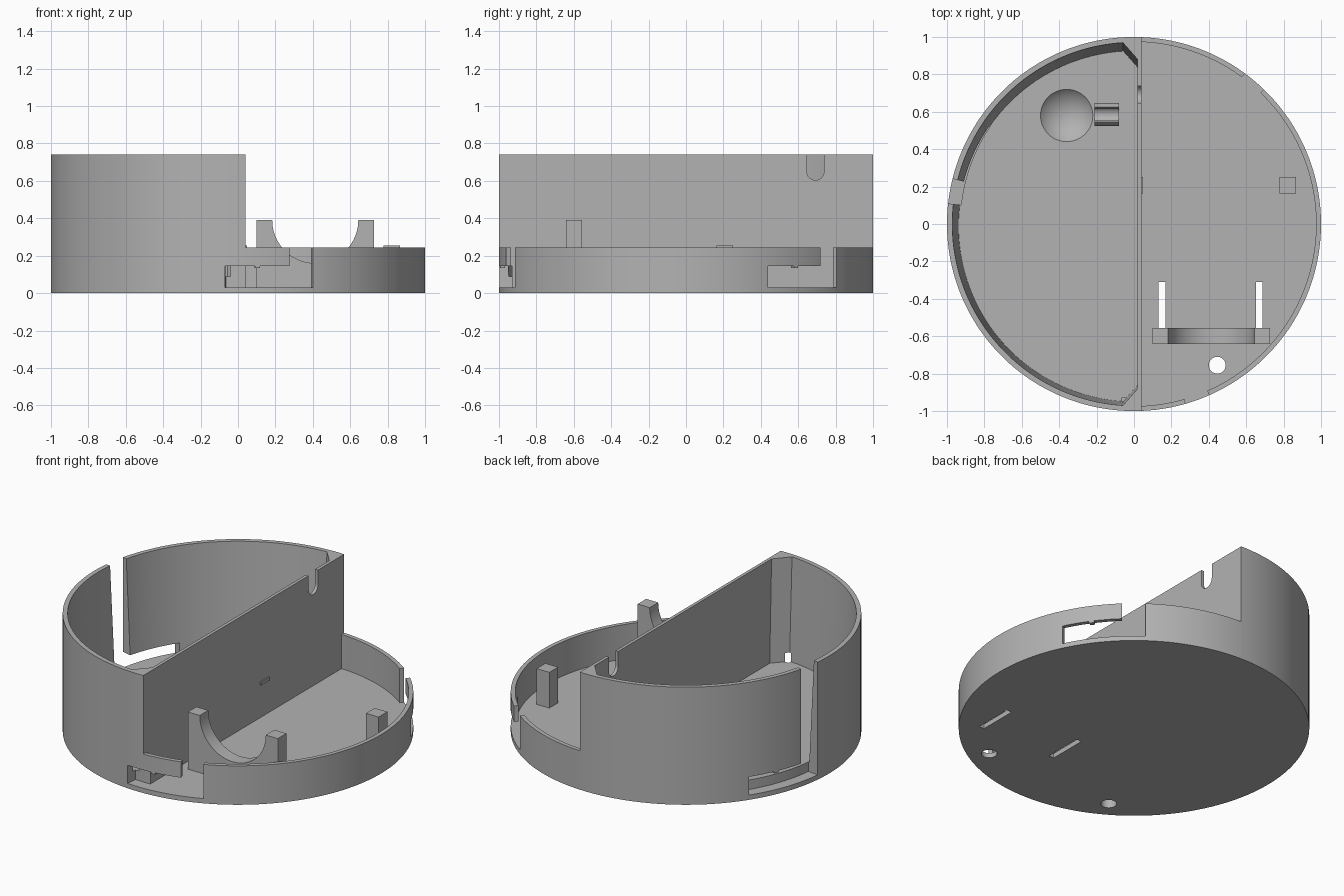
import bpy, bmesh, math
from math import radians, degrees, acos, cos, sin

if "Cube" in bpy.data.objects:
    bpy.data.objects.remove(bpy.data.objects["Cube"])

grey = bpy.data.materials.new("plain_grey")
grey.use_nodes = True
grey.diffuse_color = (0.45, 0.45, 0.45, 1)
grey.node_tree.nodes["Principled BSDF"].inputs["Base Color"].default_value = grey.diffuse_color

AXES = {"z": lambda a, b, h: (a, b, h),
        "y": lambda a, b, h: (a, h, b),
        "x": lambda a, b, h: (h, a, b)}
parts = []


def finish(name, bm):
    bmesh.ops.recalc_face_normals(bm, faces=bm.faces)
    mesh = bpy.data.meshes.new(name)
    bm.to_mesh(mesh)
    bm.free()
    mesh.materials.append(grey)
    obj = bpy.data.objects.new(name, mesh)
    bpy.context.collection.objects.link(obj)
    parts.append(obj)
    return obj


def prism(name, outline, h0, h1, axis="z", end=None):
    """Solid between an outline and a matching end outline."""
    bm = bmesh.new()
    place = AXES[axis]
    low = [bm.verts.new(place(a, b, h0)) for a, b in outline]
    high = [bm.verts.new(place(a, b, h1)) for a, b in (end or outline)]
    bm.faces.new(low)
    bm.faces.new(high)
    for i in range(len(low)):
        j = (i + 1) % len(low)
        bm.faces.new((low[i], low[j], high[j], high[i]))
    return finish(name, bm)


def arc(r, a0, a1, n=64, cx=0, cy=0):
    angles = [radians(a0 + (a1 - a0) * i / n) for i in range(n + 1)]
    return [(cx + r * cos(a), cy + r * sin(a)) for a in angles]


def rect(x0, x1, y0, y1):
    return [(x0, y0), (x1, y0), (x1, y1), (x0, y1)]


def cut(target, cutters):
    """Subtract each cutter, then bake the result and drop the cutters."""
    for c in cutters:
        c.hide_render = True
        m = target.modifiers.new("cut", "BOOLEAN")
        m.operation, m.solver, m.object = "DIFFERENCE", "EXACT", c
    graph = bpy.context.evaluated_depsgraph_get()
    mesh = bpy.data.meshes.new_from_object(target.evaluated_get(graph))
    target.modifiers.clear()
    target.data = mesh
    for c in cutters:
        parts.remove(c)
        bpy.data.objects.remove(c)


def latch_cutters():
    """L-shaped openings that leave springy latch arms, every third of a turn."""
    cutters = []
    for turn in (-94, 26, 146):
        for start, z0, z1 in ((0, 0.03, 0.145), (20, 0.13, 1)):
            ring = arc(1.1, turn + start, turn + 27.7, 12) + arc(0.93, turn + 27.7, turn + start, 12)
            cutters.append(prism("latch_cutter", ring, z0, z1))
    return cutters


def screw_hole(x):
    return prism("hole_cutter", arc(0.045, 0, 345, 23, x, -0.755), -0.1, 0.07)


SPLIT = 0.04
edge = degrees(acos(SPLIT))

# Tall half: D-shaped compartment with a slightly drafted cavity
compartment = prism("compartment", arc(1, edge, 360 - edge, 96), 0, 0.74)
rim = [(0.02, -0.88), (0.02, 0.88)] + arc(0.972, 93.5, 266.5, 96)
foot = [(x if x > 0 else x * 0.965, y * 0.965 - 0.012) for x, y in rim]
cavity = prism("cavity_cutter", foot, 0.09, 0.75, end=rim)
bpy.ops.mesh.primitive_uv_sphere_add(segments=48, ring_count=24, radius=0.19, location=(-0.36, 0.58, 0.218))
dimple = bpy.context.object
parts.append(dimple)
cable = arc(0.046, 180, 360, 16, 0.692, 0.65) + [(0.738, 0.8), (0.646, 0.8)]
notch = prism("cable_notch_cutter", cable, 0.0, 0.1, "x")
cut(compartment, [cavity, dimple, notch, screw_hole(-0.445)] + latch_cutters())

# Low half: open tray with slots and a screw hole
tray = prism("tray", arc(1, -edge, edge, 96), 0, 0.245)
hollow = prism("hollow_cutter", [(-0.05, -0.97)] + arc(0.974, -88, 88, 96) + [(-0.05, 0.97)], 0.03, 0.4)
slots = [prism("slot_cutter", rect(x - 0.018, x + 0.018, -0.555, -0.31), -0.1, 0.1)
         for x in (0.15, 0.67)]
cut(tray, [hollow, screw_hole(0.445)] + slots + latch_cutters())

# Motor cradle with a round seat
seat = arc(0.23, 360, 180, 40, 0.413, 0.39)
prism("cradle", [(0.1, 0.03), (0.727, 0.03), (0.727, 0.39)] + seat + [(0.1, 0.39)], -0.642, -0.557, "y")

# Support post and the small ledge facing it
prism("support_post", rect(0.777, 0.865, 0.163, 0.25), 0.03, 0.255)
prism("wall_ledge", rect(0.035, 0.047, 0.163, 0.25), 0.235, 0.255)

# Open-topped wire clip lying on the compartment floor
prism("wire_clip", arc(0.062, 130, 410, 32, 0.585, 0.15) + arc(0.045, 410, 130, 32, 0.585, 0.15), -0.21, -0.08, "x")

# Small catches under the latch arms
for turn in (-84, 36, 156):
    prism("latch_catch", arc(1, turn - 0.8, turn + 0.8, 4) + arc(0.974, turn + 0.8, turn - 0.8, 4), 0.134, 0.147)

# Smooth curved walls, crisp edges
bpy.ops.object.select_all(action="DESELECT")
for obj in parts:
    obj.select_set(True)
bpy.context.view_layer.objects.active = compartment
bpy.ops.object.shade_smooth_by_angle(angle=radians(25))
